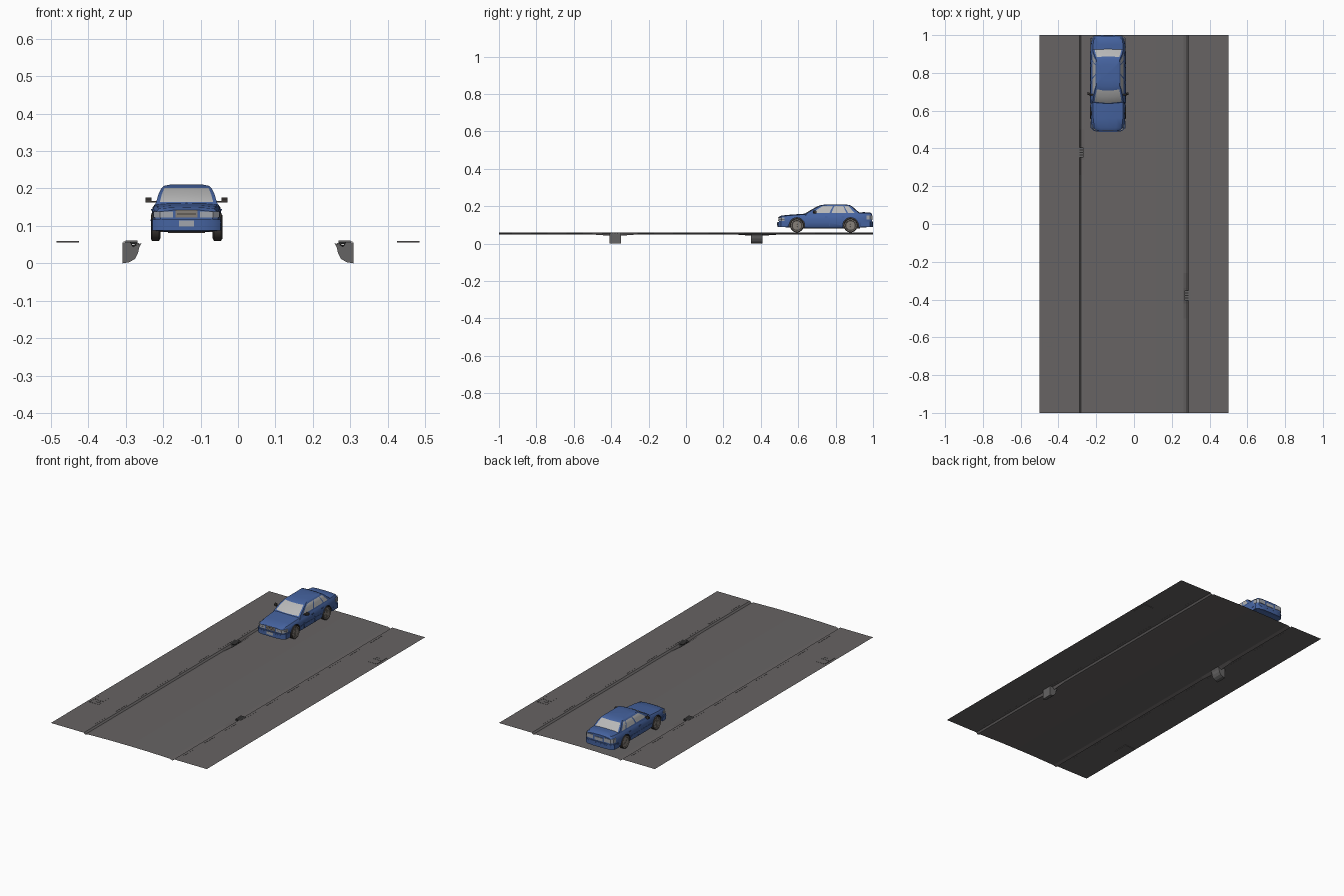
import bpy, bmesh, math
from mathutils import Matrix, Vector

if "Cube" in bpy.data.objects:
    bpy.data.objects.remove(bpy.data.objects["Cube"])

def mat(name, r, g, b):
    m = bpy.data.materials.new(name)
    m.diffuse_color = (r, g, b, 1)
    m.use_nodes = True
    m.node_tree.nodes["Principled BSDF"].inputs["Base Color"].default_value = m.diffuse_color
    return m

ASPHALT = mat("asphalt grey", .135, .126, .126)
DARK = mat("dark line", .022, .022, .022)
STEEL = mat("drain grey", .13, .126, .126)
BLUE = mat("car blue", .06, .125, .35)
GLASS = mat("pale glass", .48, .48, .48)
TYRE = mat("tyre brown black", .05, .043, .038)
RIM = mat("rim grey", .24, .215, .19)
LENS = mat("lamp grey", .36, .38, .42)

def make(name, verts, faces, mats, idx=None, smooth=None, recalc=True):
    me = bpy.data.meshes.new(name)
    me.from_pydata([tuple(v) for v in verts], [], faces)
    for m in mats:
        me.materials.append(m)
    if idx:
        for p, i in zip(me.polygons, idx):
            p.material_index = i
    if recalc:
        bm = bmesh.new(); bm.from_mesh(me)
        bmesh.ops.recalc_face_normals(bm, faces=bm.faces)
        bm.to_mesh(me); bm.free()
    o = bpy.data.objects.new(name, me)
    bpy.context.collection.objects.link(o)
    if smooth:
        shade(o, smooth)
    return o

def shade(o, deg):
    bpy.ops.object.select_all(action='DESELECT')
    o.select_set(True)
    bpy.context.view_layer.objects.active = o
    bpy.ops.object.shade_smooth_by_angle(angle=math.radians(deg))

def loft(name, rings, mats, rule=None, smooth=None):
    n = len(rings[0])
    faces, idx = [], []
    for k in range(len(rings) - 1):
        for i in range(n):
            j = (i + 1) % n
            faces.append((k*n+i, k*n+j, (k+1)*n+j, (k+1)*n+i))
            idx.append(rule(k, i) if rule else 0)
    last = (len(rings) - 1) * n
    faces += [tuple(range(n)), tuple(range(last, last + n))]
    idx += [0, rule(len(rings) - 2, -1) if rule else 0]
    return make(name, [v for r in rings for v in r], faces, mats, idx, smooth)

def prism(name, plan, z0, z1, m, smooth=None):
    return loft(name, [[(x, y, z) for x, y in plan] for z in (z0, z1)], [m], None, smooth)

def box(name, x0, x1, y0, y1, z0, z1, m):
    return prism(name, [(x0, y0), (x1, y0), (x1, y1), (x0, y1)], z0, z1, m)

# ---- street: one open sheet with sidewalks, curbs and gutters
half = [(.5, .058), (.305, .058), (.289, .058), (.281, .049), (.262, .055), (.12, .0585)]
prof = [(-x, z) for x, z in half] + [(0, .059)] + [(x, z) for x, z in reversed(half)]
ys = sorted({-1, 1, *[s*.38 + d for s in (-1, 1) for d in (-.12, -.04, .04, .12)]})
verts = []
for y in ys:
    for x, z in prof:
        near = abs(y - (.38 if x < 0 else -.38)) < .05
        verts.append((x, y, z - (.006 if near and abs(x) == .281 else 0)))
n = len(prof)
faces = [(r*n+c, r*n+c+1, (r+1)*n+c+1, (r+1)*n+c) for r in range(len(ys) - 1) for c in range(n - 1)]
make("street_sheet", verts, faces, [ASPHALT], recalc=False)

# ---- curb stones, drains and access lids, repeated by half turn
for side, turn in (("left", 0), ("right", math.pi)):
    parts = []
    for i in range(10):
        y = -.88 + i * .19
        parts.append(box(side + "_curb_stone", -.306, -.301, y, y + .1, .0575, .0588, ASPHALT))
    dp = [(-.308, .056), (-.308, 0), (-.29, .003), (-.275, .012), (-.267, .027), (-.264, .042),
          (-.258, .054), (-.28, .046), (-.29, .056)]
    parts.append(loft(side + "_drain_box", [[(x, y, z) for x, z in dp] for y in (.348, .41)], [STEEL]))
    parts.append(box(side + "_drain_slot", -.302, -.268, .352, .406, .052, .0575, DARK))
    for i in range(4):
        y = .355 + i * .013
        parts.append(box(side + "_drain_bar", -.3, -.268, y, y + .008, .056, .0605, STEEL))
    parts.append(box(side + "_lid", -.485, -.425, -.67, -.58, .055, .059, ASPHALT))
    for a, b, c, d in ((-.485, -.425, -.627, -.624), (-.485, -.481, -.67, -.58), (-.46, -.44, -.65, -.646),
                       (-.44, -.437, -.65, -.624)):
        parts.append(box(side + "_lid_rib", a, b, c, d, .0585, .06, STEEL))
    for o in parts:
        o.data.transform(Matrix.Rotation(turn, 4, 'Z'))

# ---- car, built around x = 0 and moved into its lane at the end
before = set(bpy.data.objects)

# lower body lofted front to back: y, half width, bottom, top
stations = [(.496, .07, .096, .143), (.509, .085, .09, .15), (.56, .091, .085, .155), (.66, .094, .083, .162),
            (.75, .0945, .083, .164), (.88, .094, .084, .166), (.95, .092, .086, .168),
            (.984, .086, .09, .167), (.995, .077, .097, .159)]
rings = []
for y, w, b, t in stations:
    h = t - b
    s = [(0, b), (.9*w, b), (.98*w, b+.15*h), (w, b+.4*h), (.985*w, b+.62*h), (.95*w, b+.82*h),
         (.86*w, t-.004), (.5*w, t-.001), (0, t)]
    rings.append([(x, y, z) for x, z in s] + [(-x, y, z) for x, z in s[-2:0:-1]])
body = loft("car_body", rings, [BLUE, TYRE])

# wheel arches
def disc(x, r, y, z, k=28):
    return [(x, y + r*math.cos(2*math.pi*i/k), z + r*math.sin(2*math.pi*i/k)) for i in range(k)]

WZ, WR = .097, .037
for y in (.593, .88):
    for s in (-1, 1):
        cut = loft("arch_cutter", [disc(s*.062, .042, y, WZ), disc(s*.12, .042, y, WZ)], [TYRE])
        cut.hide_render = True
        md = body.modifiers.new("arch", 'BOOLEAN')
        md.operation, md.solver, md.object = 'DIFFERENCE', 'EXACT', cut
        md.material_mode = 'TRANSFER'
        bpy.context.view_layer.objects.active = body
        bpy.ops.object.modifier_apply(modifier=md.name)
        bpy.data.objects.remove(cut)
shade(body, 35)

# wheels: lathed tyre and rim with spokes
lathe = [(.07, .03), (.073, WR), (.092, WR), (.0955, .032), (.0955, .027), (.0925, .025)]
for y in (.593, .88):
    for s in (-1, 1):
        loft("wheel", [disc(s*x, r, y, WZ) for x, r in lathe], [TYRE, RIM],
             lambda k, i: 1 if k >= 3 else 0, 30)
        loft("wheel_hub", [disc(s*.09, .009, y, WZ, 12), disc(s*.0945, .007, y, WZ, 12)], [RIM])
        for k in range(6):
            o = box("wheel_spoke", .09, .0938, -.0045, .0045, .004, .025, RIM)
            o.data.transform(Matrix.Translation((0, y, WZ)) @ Matrix.Rotation(k*math.pi/3, 4, 'X')
                             @ Matrix.Diagonal((s, 1, 1, 1)))
            if s < 0:
                o.data.flip_normals()

# cabin rings: z, front y, rear y, half width; window faces picked by column and level
levels = [(.150, .639, .940, .087), (.164, .650, .924, .081), (.184, .682, .901, .075),
          (.201, .715, .882, .067), (.207, .735, .866, .060), (.2105, .768, .838, .042)]
across = (-1, -.88, -.45, 0, .45, .88)
along = (0, .1, .43, .47, .76, .79, .92)
cabin = []
for z, f, r, w in levels:
    ring = [(s*w, f - .009*(1 - s*s), z) for s in across]
    ring += [(w, f + (r - f)*t, z) for t in along]
    ring += [(-s*w, r + .005*(1 - s*s), z) for s in across]
    ring += [(-w, r, z)] + [(-w, f + (r - f)*t, z) for t in reversed(along[1:])]
    cabin.append(ring)

def window(k, i):
    if k not in (1, 2) or i < 0:
        return 0
    a, b = [Vector(cabin[k][j % len(cabin[k])]) for j in (i, i + 1)]
    z, f, r, w = levels[k]
    c = (a + b) / 2
    if abs(a.x - b.x) > 1e-6:                               # windscreen and rear window
        return 1 if abs(c.x) < .9*w else 0
    t = (c.y - f) / (r - f)                                 # side windows between pillars
    return 1 if (.1 < t < .43 or .47 < t < .76 or .79 < t < .92) else 0

loft("car_cabin", cabin, [BLUE, GLASS], window, 28)

# bumpers: plan outline bowed at the ends
def bumper(name, y_mid, y_end, y_in, z0, z1, m, grow=0):
    h = [(.0935+grow, y_in), (.091+grow, y_end), (.074, y_end + (y_mid-y_end)*.75), (.04, y_mid)]
    prism(name, h + [(-x, y) for x, y in reversed(h)], z0, z1, m, 40)

bumper("front_bumper", .488, .508, .543, .088, .117, BLUE)
bumper("front_bumper_trim", .487, .507, .543, .108, .111, BLUE, .0005)
bumper("rear_bumper", .9995, .983, .935, .09, .119, BLUE)
bumper("rear_bumper_trim", 1.0, .984, .935, .109, .112, BLUE, .0005)

# grille, number plates and lower intake
box("grille", -.029, .029, .4935, .5, .122, .142, RIM)
for i in range(4):
    box("grille_bar", -.026, .026, .493, .496, .1245 + i*.0045, .1255 + i*.0045, TYRE)
box("front_number_plate", -.02, .02, .4865, .49, .098, .114, LENS)
box("rear_number_plate", -.025, .025, .993, .9975, .126, .144, LENS)
box("underbody", -.05, .05, .56, .93, .081, .086, TYRE)

# mirrored parts: lamps, mirrors, door seams, handles, side trim
lamp_front = [(.036, .4942), (.071, .4942), (.0875, .5115), (.088, .527), (.06, .53), (.036, .51)]
lamp_rear = [(.036, .9975), (.076, .9975), (.088, .985), (.0905, .965), (.06, .965), (.036, .98)]
for s in (-1, 1):
    def plan(p):
        return [(s*x, y) for x, y in p]
    prism("headlight", plan(lamp_front), .122, .139, LENS)
    prism("tail_light", plan(lamp_rear), .128, .15, LENS)
    prism("headlight_trim", plan([(x + .0004, y - .0004) for x, y in lamp_front]), .1298, .1306, TYRE)
    loft("side_mirror", [[(s*x, y, z) for y, z in ((.678 + d, .163), (.678 + d, .172), (.681 + d, .176),
         (.69 + d, .176), (.692 + d, .162))] for x, d in ((.094, .002), (.109, .006))], [TYRE])
    prism("mirror_arm", plan([(.08, .68), (.096, .68), (.096, .688), (.08, .688)]), .162, .166, TYRE)
    for y in (.668, .765, .852):
        prism("door_seam", plan([(.09, y), (.0951, y), (.0951, y + .0012), (.09, y + .0012)]), .094, .125, BLUE)
    for y in (.742, .832):
        prism("door_handle", plan([(.088, y), (.0945, y), (.0945, y + .015), (.088, y + .015)]), .141, .145, BLUE)
    prism("side_trim", plan([(.09, .64), (.0957, .64), (.0957, .834), (.09, .834)]), .113, .117, BLUE)

# move the car into its lane
for o in bpy.data.objects:
    if o not in before:
        o.location.x = -.1375
